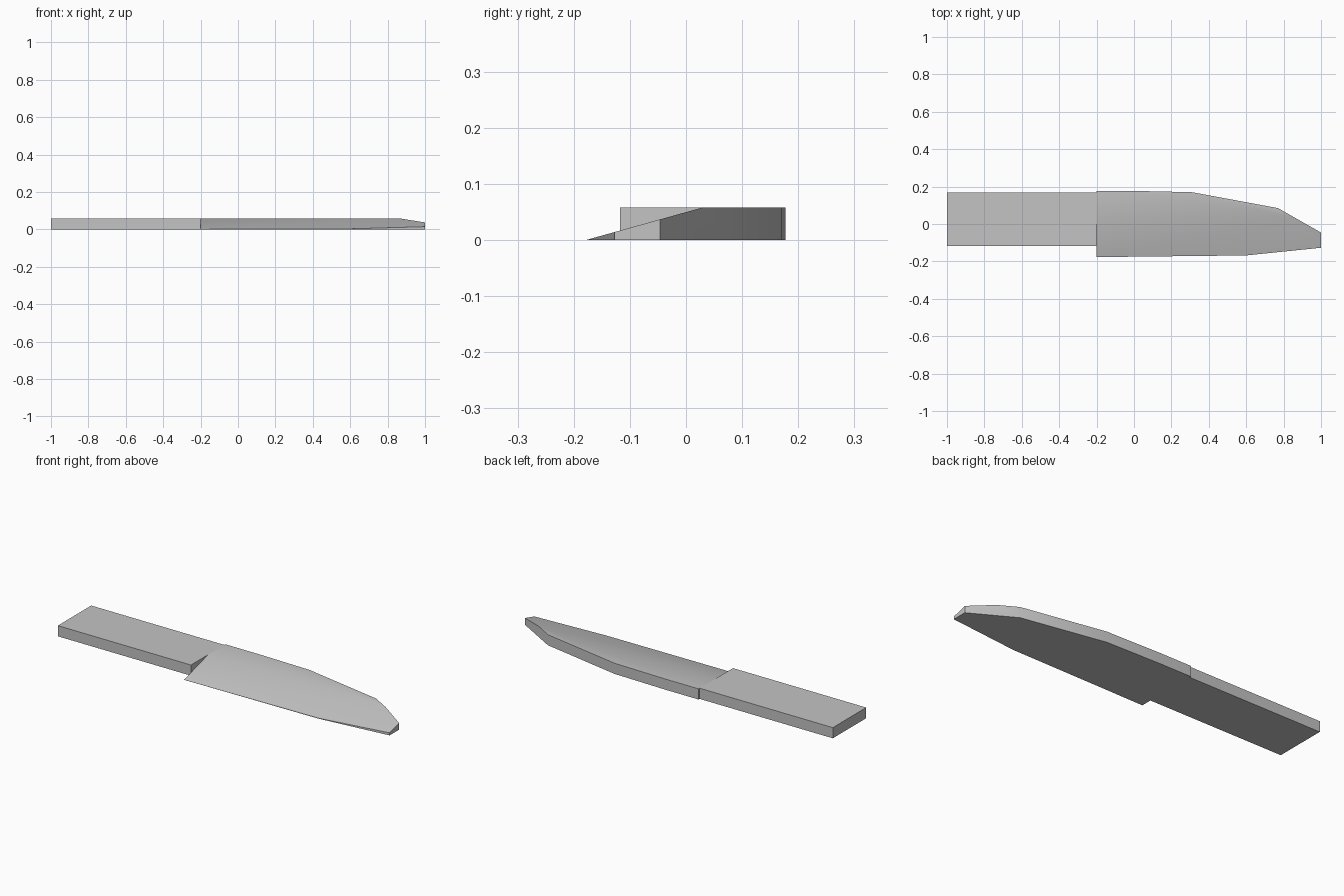
import bpy, bmesh, math
from mathutils import Vector

cube = bpy.data.objects.get("Cube")
if cube:
    bpy.data.objects.remove(cube, do_unlink=True)

THICK = 0.058
JOIN_X = -0.2

grey = bpy.data.materials.new("plain grey")
grey.use_nodes = True
grey.diffuse_color = (0.55, 0.55, 0.55, 1)
grey.node_tree.nodes["Principled BSDF"].inputs["Base Color"].default_value = grey.diffuse_color


def slab(outline):
    """Extrude a flat outline up to the common thickness."""
    bm = bmesh.new()
    face = bm.faces.new([bm.verts.new((x, y, 0)) for x, y in outline])
    top = bmesh.ops.extrude_face_region(bm, geom=[face], use_keep_orig=True)["geom"]
    bmesh.ops.translate(bm, vec=(0, 0, THICK),
                        verts=[g for g in top if isinstance(g, bmesh.types.BMVert)])
    return bm


def finish(bm, name):
    bmesh.ops.recalc_face_normals(bm, faces=bm.faces)
    mesh = bpy.data.meshes.new(name)
    bm.to_mesh(mesh)
    bm.free()
    mesh.materials.append(grey)
    obj = bpy.data.objects.new(name, mesh)
    bpy.context.collection.objects.link(obj)
    bpy.ops.object.select_all(action='DESELECT')
    obj.select_set(True)
    bpy.context.view_layer.objects.active = obj
    bpy.ops.object.shade_smooth_by_angle(angle=math.radians(30))


# Handle: plain rectangular bar
finish(slab([(-1, -0.118), (JOIN_X, -0.118), (JOIN_X, 0.168), (-1, 0.168)]), "handle")

# Blade: tapering outline with one ground bevel down to the cutting edge
blade = slab([(JOIN_X, -0.177), (0.6, -0.168), (1, -0.127), (1, -0.046),
              (0.77, 0.085), (0.31, 0.17), (0, 0.177), (JOIN_X, 0.177)])
edge = Vector((0, -0.178, 0))
slope = Vector((0, 0.03, THICK)) - edge
cut = bmesh.ops.bisect_plane(blade, geom=blade.verts[:] + blade.edges[:] + blade.faces[:],
                             plane_co=edge, plane_no=Vector((1, 0, 0)).cross(slope),
                             clear_outer=True)
rim = [g for g in cut["geom_cut"] if isinstance(g, bmesh.types.BMEdge)]
bmesh.ops.contextual_create(blade, geom=rim)
finish(blade, "blade")
